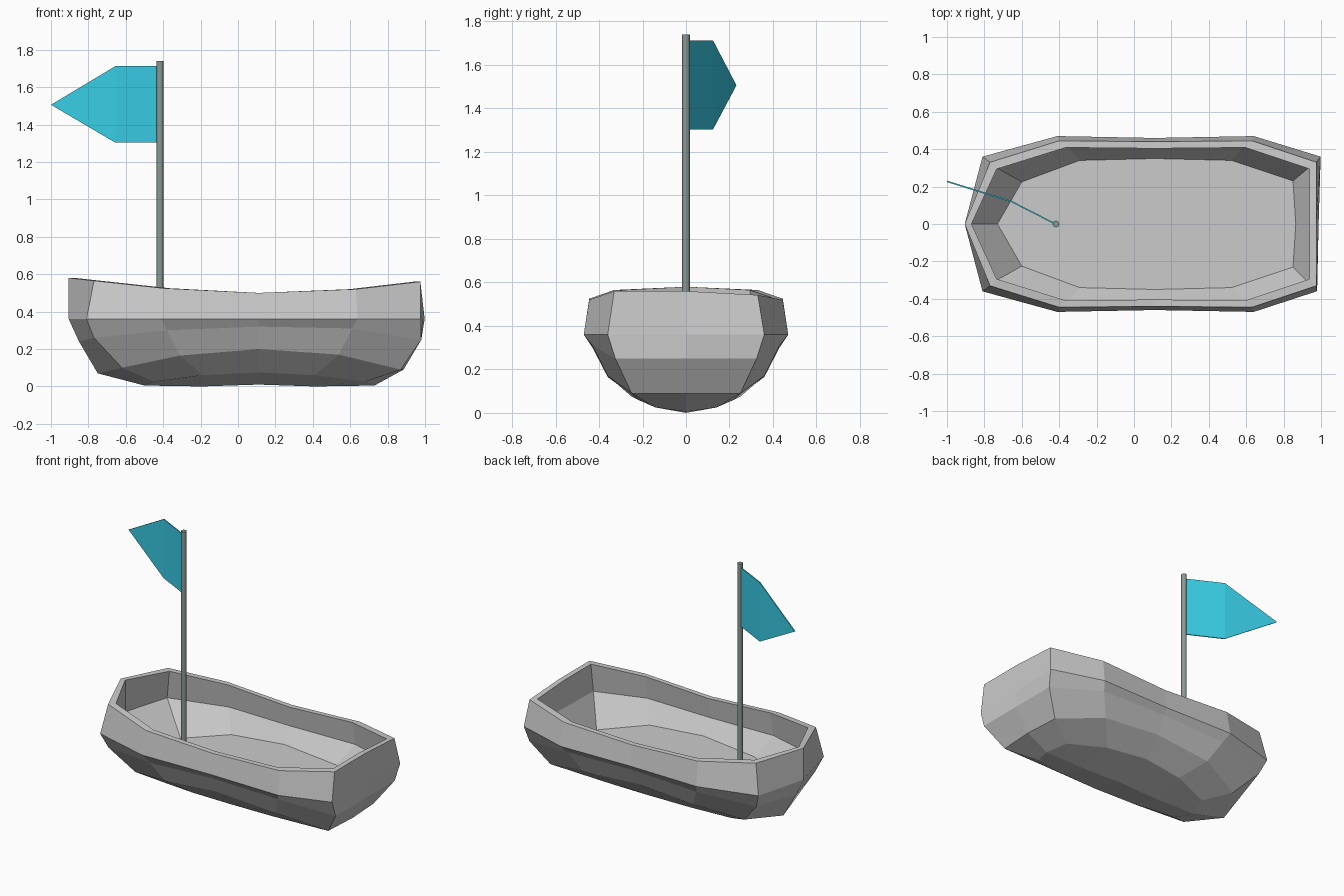
import bpy, bmesh
from mathutils import Vector

if "Cube" in bpy.data.objects:
    bpy.data.objects.remove(bpy.data.objects["Cube"])


def new_object(name, bm, color=None):
    bmesh.ops.recalc_face_normals(bm, faces=bm.faces)
    mesh = bpy.data.meshes.new(name)
    bm.to_mesh(mesh)
    bm.free()
    ob = bpy.data.objects.new(name, mesh)
    bpy.context.collection.objects.link(ob)
    if color:
        mat = bpy.data.materials.new(name + "_paint")
        mat.diffuse_color = (*color, 1)
        mat.use_nodes = True
        mat.node_tree.nodes["Principled BSDF"].inputs["Base Color"].default_value = mat.diffuse_color
        mesh.materials.append(mat)
    return ob


def inset(ring, d, dz=0.0):
    """Copy a half ring, moved inwards by d and up by dz."""
    out = []
    for x, y, z in ring:
        side = 0 if abs(x - 0.11) < 0.01 else (1 if x > 0.11 else -1)
        out.append((x - side * d, max(y - d, 0), z + dz))
    return out


def spine(ring, z):
    """Centre line that closes a half ring: bow, three stations, stern."""
    return [ring[0], ring[0]] + [(ring[i][0], 0, z[i - 2]) for i in (2, 3, 4)] + [ring[6], ring[6]]


def hull_rings(stern_x, stern_z):
    """Half outlines from bow to stern; the two stern corners differ slightly."""
    rim = [(-.905, 0, .58), (-.77, .33, .565), (-.40, .445, .525), (.11, .44, .50),
           (.63, .445, .52), (.975, .33, stern_z), (.975, 0, .56)]
    belt = [(-.905, 0, .36), (-.81, .36, .36), (-.41, .47, .36), (.11, .46, .36),
            (.64, .47, .36), (stern_x, .36, .36), (.987, 0, .36)]
    bilge = [(-.85, 0, .24), (-.77, .325, .26), (-.38, .43, .30), (.11, .43, .32),
             (.61, .43, .31), (.98, .325, .25), (.98, 0, .25)]
    lower = [(-.75, 0, .07), (-.62, .245, .10), (-.31, .36, .165), (.11, .37, .20),
             (.54, .36, .17), (.87, .25, .09), (.885, 0, .09)]
    bottom = [(-.50, 0, .005), (-.45, .14, .025), (-.19, .22, .06), (.11, .25, .075),
              (.41, .22, .06), (.68, .14, .025), (.73, 0, .005)]
    return [spine(bottom, (0, .01, 0)), bottom, lower, bilge, belt, rim,
            inset(rim, .036), inset(belt, .038), inset(lower, .02, .06)]


# Hull shell, one side after the other
bm = bmesh.new()
sides = (1, hull_rings(.998, .542)), (-1, hull_rings(.977, .56))
for side, rings in sides:
    for a, b in zip(rings, rings[1:]):
        for i in range(6):
            pts = []
            for p in (a[i], a[i + 1], b[i + 1], b[i]):
                if p not in pts:
                    pts.append(p)
            if len(pts) > 2:
                bm.faces.new([bm.verts.new((x, y * side, z)) for x, y, z in pts])
bmesh.ops.remove_doubles(bm, verts=bm.verts, dist=0.0005)

# Hull floor as a single face inside the last ring
bmesh.ops.holes_fill(bm, edges=[e for e in bm.edges if e.is_boundary], sides=0)
new_object("hull", bm)

# Mast
bm = bmesh.new()
bmesh.ops.create_cone(bm, cap_ends=True, segments=12, radius1=.018, radius2=.018, depth=1.56)
bmesh.ops.translate(bm, verts=bm.verts, vec=Vector((-.417, 0, .96)))
for f in bm.faces:
    f.smooth = len(f.verts) == 4
new_object("mast", bm, (.26, .32, .30))

# Pennant: thin, bent once, ending in a point
bm = bmesh.new()
layers = []
for dy in (-.004, .004):
    layers.append([bm.verts.new((x, y + dy, z)) for x, y, z in (
        (-.42, 0, 1.303), (-.655, .12, 1.303), (-1, .228, 1.506),
        (-.655, .12, 1.713), (-.42, 0, 1.713))])
for v in layers:
    bm.faces.new((v[0], v[1], v[3], v[4]))
    bm.faces.new((v[1], v[2], v[3]))
a, b = layers
for i in range(5):
    j = (i + 1) % 5
    bm.faces.new((a[i], a[j], b[j], b[i]))
new_object("flag", bm, (.04, .61, .78))
